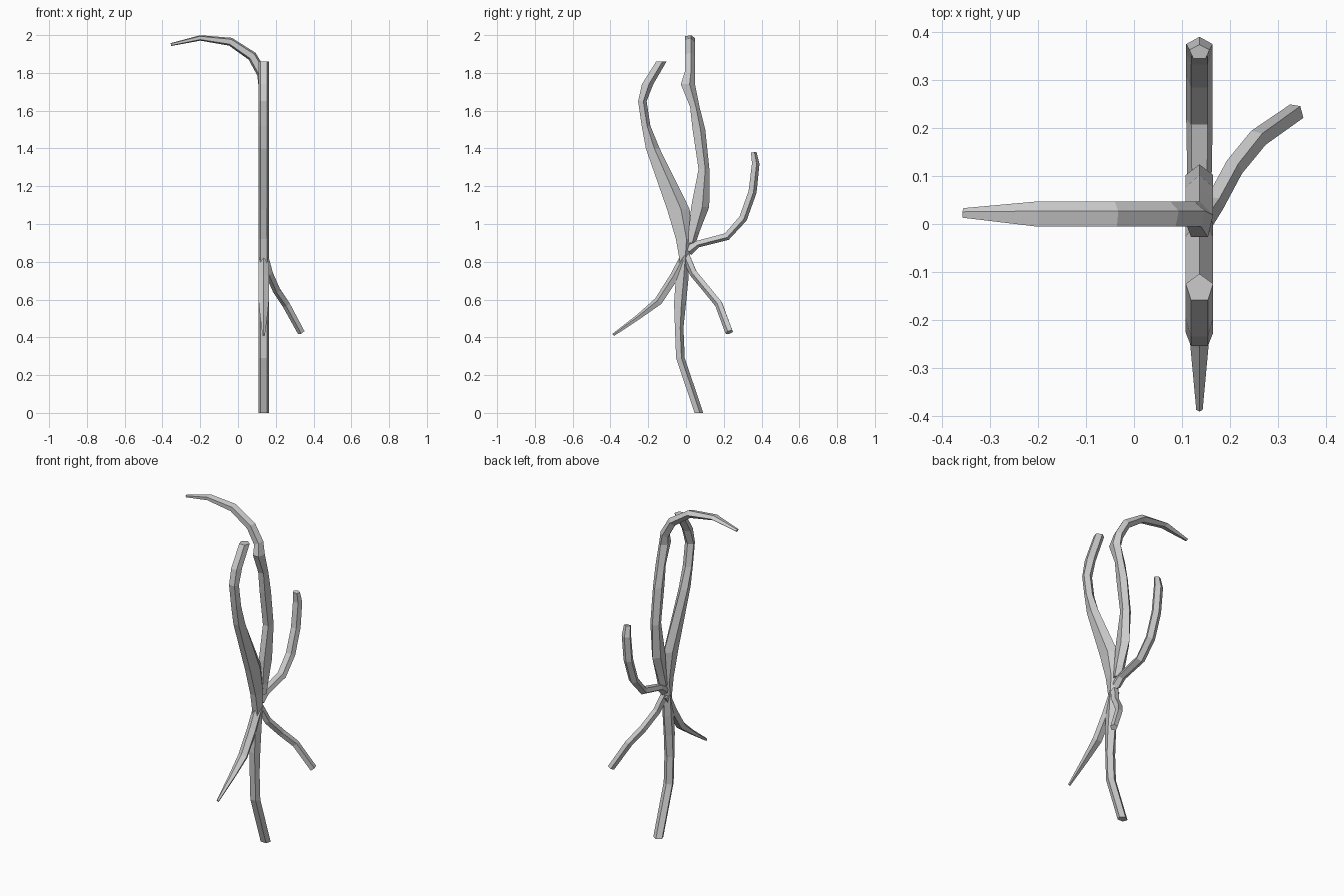
import bpy, bmesh, math
from mathutils import Vector

if "Cube" in bpy.data.objects:
    bpy.data.objects.remove(bpy.data.objects["Cube"])

SIDES = 5
CX = 0.136          # plane in which most branches lie
X, Y, Z = Vector((1, 0, 0)), Vector((0, 1, 0)), Vector((0, 0, 1))


def tube(name, rings):
    """Skin five-sided rings given as (centre, u vector, v vector)."""
    bm = bmesh.new()
    rows = []
    for c, u, v in rings:
        rows.append([bm.verts.new(c + u * math.cos(a) + v * math.sin(a))
                     for a in (math.pi / 2 + 2 * math.pi * i / SIDES for i in range(SIDES))])
    for a, b in zip(rows, rows[1:]):
        for i in range(SIDES):
            j = (i + 1) % SIDES
            bm.faces.new((a[i], a[j], b[j], b[i]))
    bm.faces.new(rows[0][::-1])
    bm.faces.new(rows[-1])
    bmesh.ops.recalc_face_normals(bm, faces=bm.faces)
    me = bpy.data.meshes.new(name)
    bm.to_mesh(me)
    bm.free()
    bpy.context.collection.objects.link(bpy.data.objects.new(name, me))


def level_rings(rows):
    """Horizontal rings from rows of (z, y min, y max)."""
    return [(Vector((CX, (a + b) / 2, z)), X * 0.03, Y * (b - a) * 0.53) for z, a, b in rows]


def path_rings(points, ref):
    """Rings square to a path of (x, y, z, radius along ref, other radius)."""
    ps = [Vector(p[:3]) for p in points]
    rings = []
    for i, p in enumerate(points):
        t = (ps[min(i + 1, len(ps) - 1)] - ps[max(i - 1, 0)]).normalized()
        r = (ref - t * ref.dot(t)).normalized()
        if ref == X:
            rings.append((ps[i], r * p[3], t.cross(r) * p[4]))
        else:
            rings.append((ps[i], r.cross(t) * p[4], r * p[3]))
    return rings


# Main stem, widening into the fork and on into the front branch
tube("main_stem", level_rings([
    (0, .042, .09), (.29, -.056, -.008), (.45, -.062, -.015), (.58, -.068, -.002),
    (.7, -.06, .01), (.81, -.038, .012), (.92, -.06, .035), (1.08, -.11, .015),
    (1.4, -.218, -.142), (1.52, -.238, -.19), (1.65, -.257, -.21),
    (1.74, -.238, -.175), (1.86, -.162, -.105)]))

# Tall branch that bends over sideways at the top
tube("tall_branch", level_rings([
    (.9, 0, .05), (.96, .01, .07), (1.09, .02, .12), (1.29, .062, .122),
    (1.5, .03, .10), (1.62, .018, .07), (1.74, -.033, .045)]) + path_rings([
    (.125, .018, 1.80, .029, .028), (.075, .018, 1.888, .029, .027),
    (-.04, .018, 1.965, .029, .023), (-.2, .018, 1.985, .029, .015),
    (-.355, .022, 1.95, .011, .008)], Y))

# Upturned branch at the back
tube("back_branch", path_rings([
    (CX, .01, .86, .026, .03), (CX, .06, .895, .026, .02), (CX, .215, .935, .029, .022),
    (CX, .3, 1.03, .029, .024), (CX, .35, 1.17, .029, .024),
    (CX, .367, 1.32, .029, .022), (CX, .357, 1.38, .022, .016)], X))

# Drooping branch towards the back right
tube("right_low_branch", path_rings([
    (.14, 0, .83, .022, .025), (.165, .04, .74, .022, .022), (.205, .115, .65, .022, .022),
    (.255, .175, .575, .022, .022), (.335, .23, .427, .02, .022)], X))

# Tapering branch drooping to the front
tube("front_low_branch", path_rings([
    (CX, 0, .83, .029, .028), (CX, -.06, .72, .029, .026), (CX, -.145, .59, .029, .024),
    (CX, -.25, .508, .02, .015), (CX, -.385, .412, .007, .008)], X))
